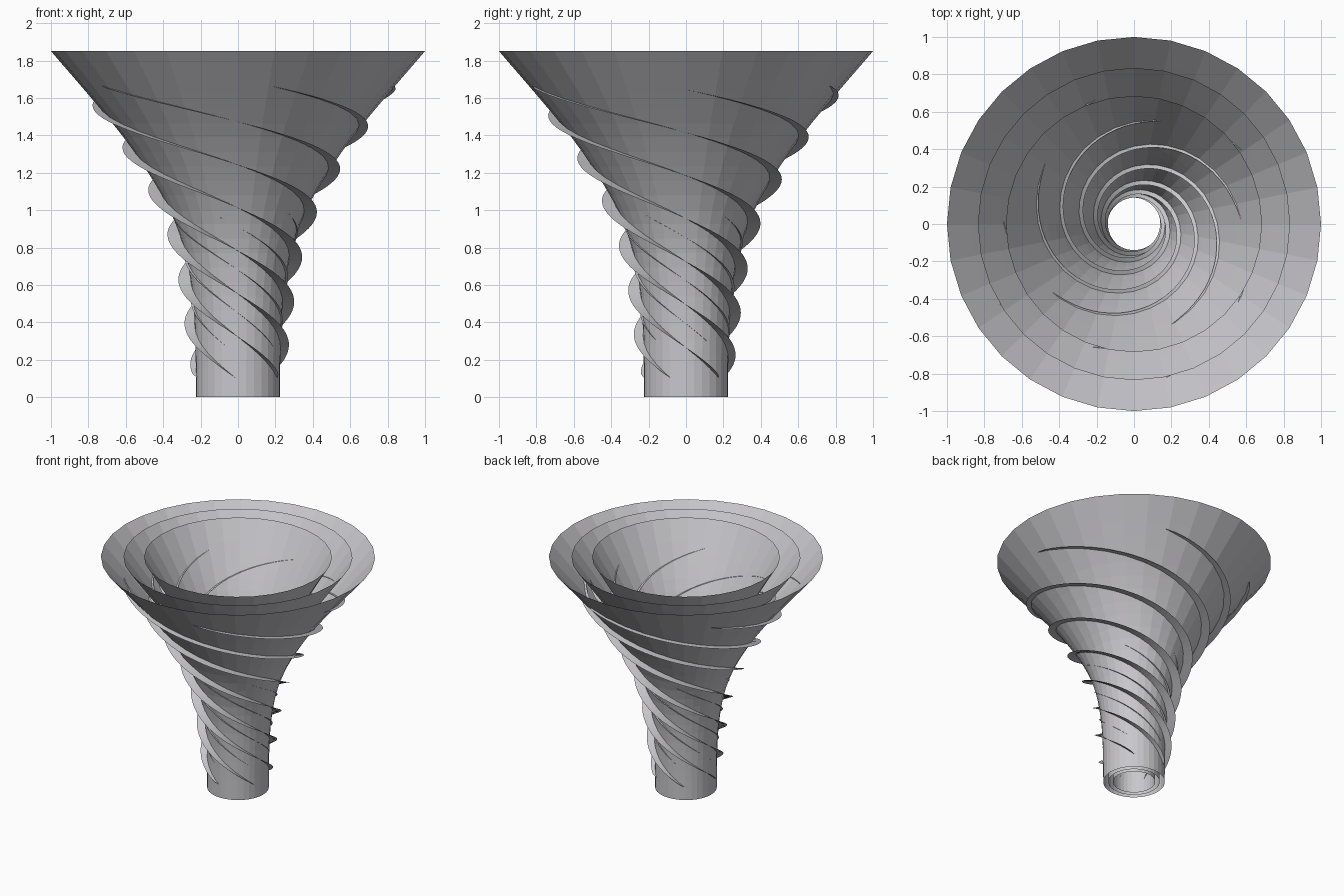
import bpy, bmesh, math

if "Cube" in bpy.data.objects:
    bpy.data.objects.remove(bpy.data.objects["Cube"])

H = 1.85          # total height
SIDES = 32
ROWS = 24
RIBBONS = 5
PITCH = 1.15      # rise per full turn
Z0, Z1 = 0.105, 1.665

# outer funnel profile: (height, radius)
PROFILE = [(0, .225), (.2, .226), (.4, .232), (.6, .25), (.8, .29), (1.0, .365),
           (1.2, .48), (1.4, .62), (1.6, .785), (1.85, 1.0)]


def radius(z):
    """Smoothly interpolated funnel radius at height z."""
    n = len(PROFILE)
    slope = []
    for i in range(n):
        a, b = PROFILE[max(i - 1, 0)], PROFILE[min(i + 1, n - 1)]
        slope.append((b[1] - a[1]) / (b[0] - a[0]))
    i = max(k for k in range(n - 1) if PROFILE[k][0] <= z + 1e-9)
    (za, ra), (zb, rb) = PROFILE[i], PROFILE[i + 1]
    d = zb - za
    t = (z - za) / d
    return ((2*t**3 - 3*t*t + 1) * ra + (t**3 - 2*t*t + t) * d * slope[i]
            + (3*t*t - 2*t**3) * rb + (t**3 - t*t) * d * slope[i + 1])


grey = bpy.data.materials.new("storm grey")
grey.diffuse_color = (0.58, 0.57, 0.60, 1)
grey.use_nodes = True
grey.node_tree.nodes["Principled BSDF"].inputs["Base Color"].default_value = grey.diffuse_color


def finish(bm, name):
    me = bpy.data.meshes.new(name)
    bm.to_mesh(me)
    bm.free()
    me.materials.append(grey)
    ob = bpy.data.objects.new(name, me)
    bpy.context.collection.objects.link(ob)


def ring_point(bm, r, a, z):
    return bm.verts.new((r * math.cos(a), r * math.sin(a), z))


def funnel(name, scale):
    """Open wall swept round the axis."""
    bm = bmesh.new()
    rings = []
    for j in range(ROWS + 1):
        z = H * j / ROWS
        rings.append([ring_point(bm, radius(z) * scale, 2*math.pi*i/SIDES, z)
                      for i in range(SIDES)])
    for lo, hi in zip(rings, rings[1:]):
        for i in range(SIDES):
            k = (i + 1) % SIDES
            bm.faces.new((lo[i], lo[k], hi[k], hi[i]))
    finish(bm, name)


def ribbons(name, scale, phase):
    """Thin spiral fins that straddle the wall and taper at both ends."""
    bm = bmesh.new()
    steps = 90
    for n in range(RIBBONS):
        prev = None
        for s in range(steps + 1):
            t = s / steps
            z = Z0 + (Z1 - Z0) * t
            a = phase + 2*math.pi * (n / RIBBONS - (z - 0.265) / PITCH)
            w = max(math.sin(math.pi * t), 1e-4) ** 0.4
            r = radius(z)
            pair = (ring_point(bm, (r - 0.035 * w) * scale, a, z),
                    ring_point(bm, (r + 0.070 * w) * scale, a, z))
            if prev:
                bm.faces.new((prev[0], pair[0], pair[1], prev[1]))
            prev = pair
    finish(bm, name)


# three nested funnels, each with its own set of spiral ribbons
for i, (layer, scale) in enumerate((("outer", 1.0), ("middle", 0.835), ("inner", 0.685))):
    funnel(layer + "_funnel", scale)
    ribbons(layer + "_ribbons", scale, math.radians(40 * i))
